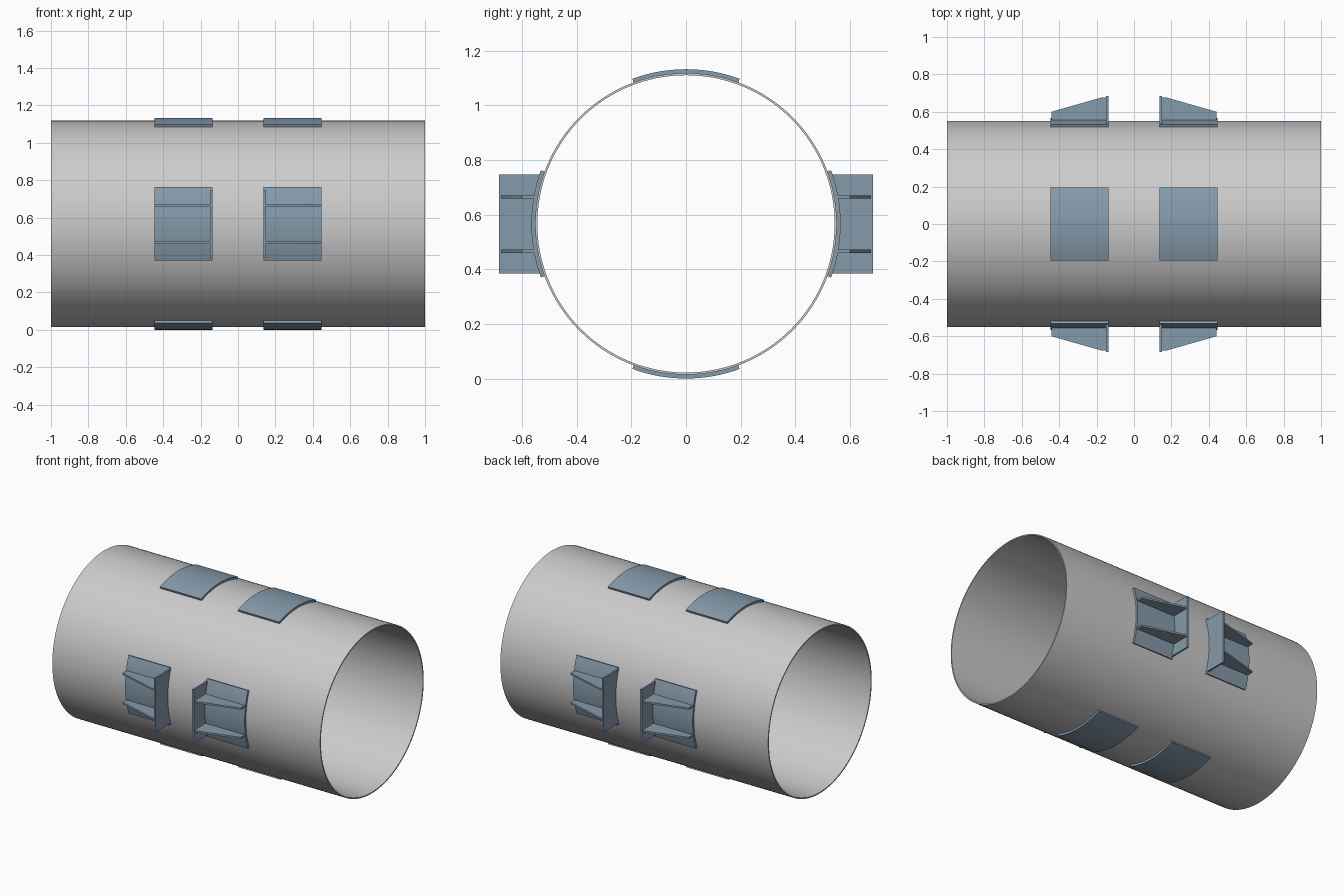
import bpy, bmesh
from math import radians, sin, cos, sqrt, tau
from mathutils import Vector

if "Cube" in bpy.data.objects:
    bpy.data.objects.remove(bpy.data.objects["Cube"])

CZ = 0.566                      # height of the pipe axis
R_IN, R_PIPE, R_PAD = 0.544, 0.552, 0.566
X0, X1 = 0.137, 0.446           # pad extent along the pipe
HALF = radians(20.3)            # half angle covered by a pad

steel = bpy.data.materials.new("slate_steel")
steel.diffuse_color = (0.24, 0.33, 0.41, 1)
steel.use_nodes = True
steel.node_tree.nodes["Principled BSDF"].inputs["Base Color"].default_value = steel.diffuse_color


def finish(bm, name, mat=None):
    bmesh.ops.recalc_face_normals(bm, faces=bm.faces)
    me = bpy.data.meshes.new(name)
    bm.to_mesh(me)
    bm.free()
    ob = bpy.data.objects.new(name, me)
    bpy.context.collection.objects.link(ob)
    if mat:
        me.materials.append(mat)
    bpy.ops.object.select_all(action='DESELECT')
    ob.select_set(True)
    bpy.context.view_layer.objects.active = ob
    bpy.ops.object.shade_smooth_by_angle(angle=radians(30))
    return ob


def shell(name, r0, r1, start, sweep, x0, x1, steps, mat=None):
    """Rectangular section swept around the pipe axis."""
    bm = bmesh.new()
    full = sweep >= tau - 1e-6
    rings = []
    for i in range(steps if full else steps + 1):
        a = start + sweep * i / steps
        rings.append([bm.verts.new((x, r * cos(a), CZ + r * sin(a)))
                      for x, r in ((x0, r0), (x1, r0), (x1, r1), (x0, r1))])
    for i in range(steps):
        p, q = rings[i], rings[(i + 1) % len(rings)]
        for k in range(4):
            j = (k + 1) % 4
            bm.faces.new((p[k], p[j], q[j], q[k]))
    if not full:
        bm.faces.new(rings[0])
        bm.faces.new(rings[-1])
    return finish(bm, name, mat)


def prism(name, points, offset, mat):
    """Flat outline given thickness along the offset vector."""
    bm = bmesh.new()
    face = bm.faces.new([bm.verts.new(p) for p in points])
    ext = bmesh.ops.extrude_face_region(bm, geom=[face], use_keep_orig=True)
    verts = [v for v in ext["geom"] if isinstance(v, bmesh.types.BMVert)]
    bmesh.ops.translate(bm, verts=verts, vec=Vector(offset))
    return finish(bm, name, mat)


# main pipe, open at both ends
shell("pipe", R_IN, R_PIPE, 0, tau, -1, 1, 128)

for sx, end in ((-1, "left"), (1, "right")):
    # four curved saddle pads around the pipe
    for k, side in enumerate(("back", "top", "front", "bottom")):
        shell(f"saddle_pad_{side}_{end}", R_PIPE - 0.001, R_PAD,
              k * tau / 4 - HALF, 2 * HALF, sx * X0, sx * X1, 16, steel)

    for sy, side in ((-1, "front"), (1, "back")):
        # upright stop plate with a concave edge fitted to the pad
        h, n, r = 0.181, 16, R_PAD - 0.004
        zs = [-h + 2 * h * i / n for i in range(n + 1)]
        outline = [(sx * X0, sy * sqrt(r * r - z * z), CZ + z) for z in zs]
        outline += [(sx * X0, sy * 0.684, CZ + h), (sx * X0, sy * 0.684, CZ - h)]
        prism(f"stop_plate_{side}_{end}", outline, (sx * 0.012, 0, 0), steel)

        # two tapered gusset ribs behind the plate
        for dz, level in ((-0.1005, "lower"), (0.0975, "upper")):
            rib = ((0.147, 0.549), (0.147, 0.677), (0.172, 0.677),
                   (0.441, 0.600), (0.441, 0.549))
            prism(f"gusset_{level}_{side}_{end}",
                  [(sx * x, sy * y, CZ + dz - 0.0055) for x, y in rib],
                  (0, 0, 0.012), steel)
